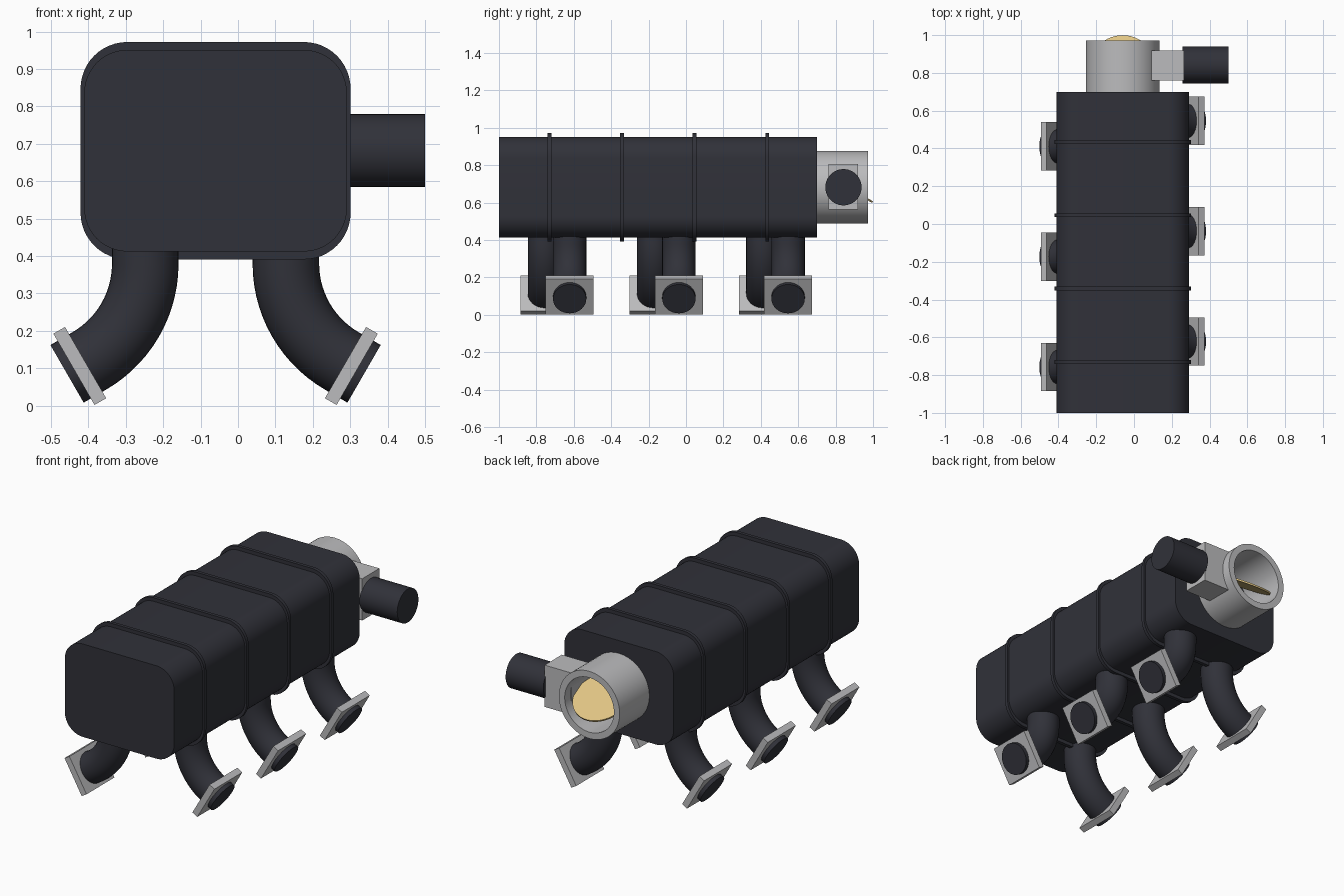
import bpy, bmesh, math
from mathutils import Matrix, Vector

if "Cube" in bpy.data.objects:
    bpy.data.objects.remove(bpy.data.objects["Cube"])

CX, CZ = -0.06, 0.682          # long axis of the plenum
BACK = Matrix.Rotation(-math.pi / 2, 4, 'X')    # local z -> +y
SIDE = Matrix.Rotation(math.pi / 2, 4, 'Y')     # local z -> +x


def material(name, color):
    m = bpy.data.materials.new(name)
    m.diffuse_color = (*color, 1)
    m.use_nodes = True
    m.node_tree.nodes["Principled BSDF"].inputs["Base Color"].default_value = m.diffuse_color
    return m


DARK = material("dark_plastic", (0.030, 0.031, 0.041))
GREY = material("cast_aluminium", (0.50, 0.50, 0.51))
BRASS = material("brass", (0.75, 0.56, 0.23))


def finish(bm, name, mat, smooth=True):
    bmesh.ops.recalc_face_normals(bm, faces=bm.faces)
    me = bpy.data.meshes.new(name)
    bm.to_mesh(me)
    bm.free()
    me.materials.append(mat)
    ob = bpy.data.objects.new(name, me)
    bpy.context.collection.objects.link(ob)
    if smooth:
        bpy.ops.object.select_all(action='DESELECT')
        ob.select_set(True)
        bpy.context.view_layer.objects.active = ob
        bpy.ops.object.shade_smooth_by_angle(angle=math.radians(35))
    return ob


def rounded_bar(name, half_w, z0, z1, r, y0, y1, mat):
    """Rounded rectangle in xz, extruded along y."""
    bm = bmesh.new()
    pts = []
    corners = [(half_w - r, z1 - r), (-half_w + r, z1 - r),
               (-half_w + r, z0 + r), (half_w - r, z0 + r)]
    for q, (x, z) in enumerate(corners):
        for i in range(13):
            a = math.pi / 2 * (q + i / 12)
            pts.append((CX + x + r * math.cos(a), y0, z + r * math.sin(a)))
    face = bm.faces.new([bm.verts.new(p) for p in pts])
    ext = bmesh.ops.extrude_face_region(bm, geom=[face])
    moved = [v for v in ext["geom"] if isinstance(v, bmesh.types.BMVert)]
    bmesh.ops.translate(bm, verts=moved, vec=(0, y1 - y0, 0))
    if not any(f.normal.y < 0 and len(f.verts) > 4 for f in bm.faces):
        bm.normal_update()
    return finish(bm, name, mat)


def cylinder(name, loc, r, depth, rot, mat):
    bm = bmesh.new()
    bmesh.ops.create_cone(bm, cap_ends=True, segments=48, radius1=r, radius2=r,
                          depth=depth, matrix=Matrix.Translation(loc) @ rot)
    return finish(bm, name, mat)


def box(name, loc, size, rot, mat):
    bm = bmesh.new()
    bmesh.ops.create_cube(bm, size=1, matrix=Matrix.Translation(loc) @ rot
                          @ Matrix.Diagonal((*size, 1)))
    return finish(bm, name, mat, False)


def sweep(name, path, r, y, mat, seg=32):
    """Capped tube along (x, z, angle) stations in the plane at y."""
    bm = bmesh.new()
    rings = []
    for x, z, a in path:
        out = Vector((math.cos(a), 0, math.sin(a)))   # in-plane normal
        rings.append([bm.verts.new(Vector((x, y, z)) + r * (
            math.cos(t) * out + math.sin(t) * Vector((0, 1, 0))))
            for t in (2 * math.pi * i / seg for i in range(seg))])
    for a, b in zip(rings, rings[1:]):
        for i in range(seg):
            j = (i + 1) % seg
            bm.faces.new((a[i], a[j], b[j], b[i]))
    bm.faces.new(rings[0])
    bm.faces.new(rings[-1])
    return finish(bm, name, mat)


# Plenum and its ribs
rounded_bar("plenum", 0.351, 0.412, 0.951, 0.115, -1.0, 0.70, DARK)
for k in range(4):
    y = -0.73 + 0.388 * k
    rounded_bar("plenum_rib", 0.361, 0.391, 0.972, 0.125, y - 0.01, y + 0.01, DARK)

# Runners: drop, 60 degree bend, short straight end with a flange
BEND, R, TURN = 0.30, 0.089, math.radians(60)
for side, first in ((1, -0.622), (-1, -0.757)):
    for k in range(3):
        y = first + 0.584 * k
        path = [(0.188, 0.45, 0)]
        for i in range(15):
            a = TURN * i / 14
            path.append((0.188 + BEND * (1 - math.cos(a)),
                         0.379 - BEND * math.sin(a), a))
        path.append((0.397, 0.085, TURN))
        path = [(CX + side * x, z, side * a) for x, z, a in path]
        sweep("runner", path, R, y, DARK)
        tilt = Matrix.Rotation(side * math.radians(30), 4, 'Y')
        box("runner_flange", (CX + side * 0.363, y, 0.106),
            (0.036, 0.256, 0.220), tilt, GREY)

# Throttle body: open bore, ring profile spun round the long axis
bm = bmesh.new()
loop = [(0.195, 0.69), (0.195, 0.972), (0.158, 0.972), (0.158, 0.69)]
N = 64
rings = [[bm.verts.new((CX + r * math.cos(2 * math.pi * i / N), y,
                        CZ + r * math.sin(2 * math.pi * i / N)))
          for i in range(N)] for r, y in loop]
for a, b in zip(rings, rings[1:] + rings[:1]):
    for i in range(N):
        j = (i + 1) % N
        bm.faces.new((a[i], a[j], b[j], b[i]))
finish(bm, "throttle_body", GREY)

# Butterfly plate, tilted down toward the mouth
cylinder("throttle_plate", (CX, 0.86, CZ), 0.158, 0.01,
         Matrix.Rotation(math.radians(-30), 4, 'X'), BRASS)

# Actuator block and motor on the side
box("actuator_block", (0.178, 0.84, 0.685), (0.172, 0.158, 0.242), Matrix(), GREY)
cylinder("actuator_motor", (0.379, 0.842, CZ), 0.097, 0.242, SIDE, DARK)
